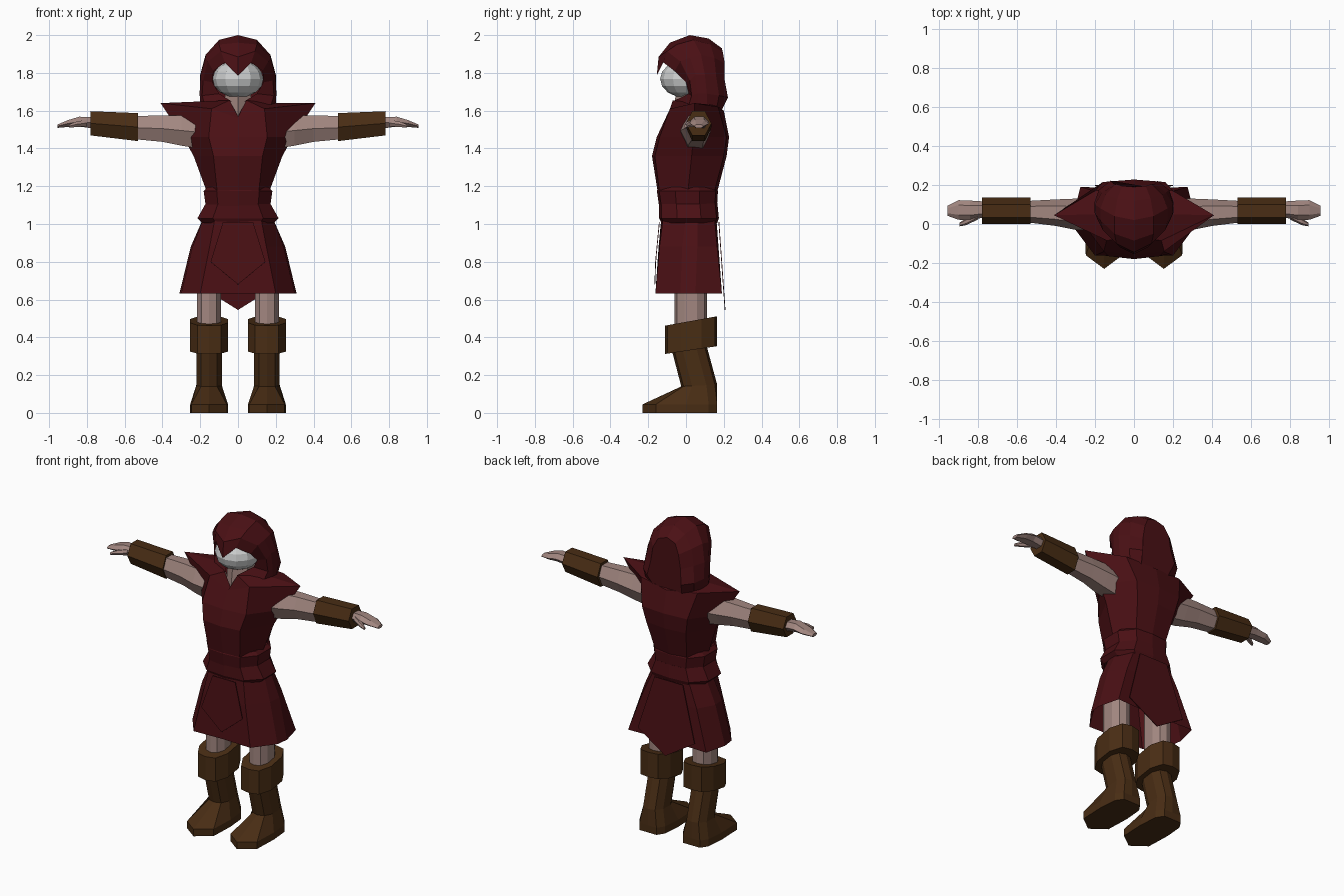
import bpy, bmesh, math


def material(name, rgb):
    m = bpy.data.materials.new(name)
    m.diffuse_color = (*rgb, 1)
    return m


RED = material("dark red cloth", (0.068, 0.005, 0.007))
BROWN = material("brown leather", (0.066, 0.026, 0.007))
SKIN = material("skin", (0.36, 0.24, 0.215))
WHITE = material("pale mask", (0.6, 0.61, 0.61))


def finish(name, bm, mat, mirror=False):
    bmesh.ops.recalc_face_normals(bm, faces=bm.faces)
    me = bpy.data.meshes.new(name)
    bm.to_mesh(me)
    bm.free()
    me.materials.append(mat)
    ob = bpy.data.objects.new(name, me)
    bpy.context.collection.objects.link(ob)
    if mirror:
        ob.modifiers.new("mirror", "MIRROR").use_mirror_merge = False
    return ob


def loft(name, rings, mat, closed=True, start=True, end=True, mirror=False):
    """Skin a list of equal-length point rings."""
    bm = bmesh.new()
    rows = [[bm.verts.new(p) for p in r] for r in rings]
    n = len(rows[0])
    for a, b in zip(rows, rows[1:]):
        for i in range(n if closed else n - 1):
            j = (i + 1) % n
            bm.faces.new((a[i], a[j], b[j], b[i]))
    if start:
        bm.faces.new(rows[0])
    if end:
        bm.faces.new(rows[-1])
    return finish(name, bm, mat, mirror)


def sym(half, cx=0.0):
    """Ring from a half outline whose first and last points lie on the axis."""
    return ([(cx + x, y, z) for x, y, z in half] +
            [(cx - x, y, z) for x, y, z in half[-2:0:-1]])


def flat(z, half):
    return [(x, y, z) for x, y in half]


def oct_half(z, w, yf, yb, slant=0.0):
    """Half outline of a ten-sided body ring; slant raises the back."""
    m, d = (yf + yb) / 2, (yb - yf) * 0.2
    pts = [(0, yf), (w * .62, yf + .012), (w, m - d), (w, m + d),
           (w * .62, yb - .012), (0, yb)]
    return [(x, y, z + slant * (y - yf)) for x, y in pts]


def hex_ring(x, cy, cz, ry, rz):
    return [(x, cy + ry * math.cos(i * math.pi / 3),
             cz + rz * math.sin(i * math.pi / 3) / .866) for i in range(6)]


# Tunic top with pointed shoulders and a V collar
loft("tunic_torso", [sym(h) for h in (
    flat(1.17, [(0, -.15), (.11, -.14), (.165, .01), (.11, .15), (0, .165)]),
    flat(1.36, [(0, -.18), (.13, -.165), (.235, .03), (.14, .20), (0, .215)]),
    flat(1.46, [(0, -.155), (.155, -.14), (.29, .04), (.16, .215), (0, .228)]),
    [(0, -.10, 1.56), (.14, -.085, 1.61), (.41, .045, 1.64),
     (.2, .17, 1.62), (0, .2, 1.60)],
    [(0, -.075, 1.57), (.045, -.07, 1.655), (.17, .05, 1.64),
     (.12, .15, 1.63), (0, .17, 1.62)])], RED, end=False)

# Two stacked sash bands at the waist
loft("upper_sash", [sym(oct_half(*a)) for a in (
    (1.195, .16, -.145, .16), (1.175, .182, -.154, .169),
    (1.09, .17, -.142, .164))], RED)
loft("lower_sash", [sym(oct_half(*a)) for a in (
    (1.11, .17, -.143, .166), (1.03, .215, -.142, .174),
    (1.005, .19, -.13, .165))], RED)

# Flared skirt, open underneath
loft("skirt", [sym(flat(z, h)) for z, h in (
    (1.04, [(0, -.13), (.12, -.12), (.18, 0), (.18, .06), (.12, .15), (0, .16)]),
    (.88, [(0, -.145), (.15, -.14), (.24, -.02), (.25, .06), (.19, .165), (0, .172)]),
    (.632, [(0, -.155), (.2, -.162), (.3, -.03), (.31, .05), (.275, .19), (0, .18)]))],
    RED, end=False)

# Hanging cloth panels, front and back
for name, pts in (
        ("front_panel", [(.08, -.143, 1.01), (.145, -.163, .80), (0, -.167, .68)]),
        ("back_panel", [(.1, .172, 1.01), (.2, .196, .67), (0, .205, .545)])):
    bm = bmesh.new()
    loop = pts + [(-x, y, z) for x, y, z in pts[1::-1]]
    bm.faces.new([bm.verts.new(p) for p in loop])
    ob = finish(name, bm, RED)
    ob.modifiers.new("cloth", "SOLIDIFY").thickness = .004

# Hood: arcs running from the face opening to the back of the head
hood = [
    [(0, -.155, 1.785), (.07, -.12, 1.855), (.13, -.06, 1.81),
     (.135, 0, 1.75), (.1, .015, 1.69), (.035, -.068, 1.65)],
    [(0, -.145, 1.885), (.09, -.1, 1.915), (.16, -.03, 1.86),
     (.185, .02, 1.76), (.19, .03, 1.68), (.17, .01, 1.615)],
    [(0, -.085, 1.96), (.1, -.05, 1.95), (.172, .02, 1.88),
     (.198, .05, 1.79), (.203, .06, 1.69), (.2, .06, 1.61)],
    [(0, .02, 2.0), (.1, .04, 1.975), (.172, .08, 1.895),
     (.2, .1, 1.79), (.203, .11, 1.69), (.195, .11, 1.605)],
    [(0, .12, 1.982), (.085, .13, 1.95), (.145, .15, 1.88),
     (.165, .16, 1.78), (.18, .175, 1.68), (.165, .16, 1.6)],
    [(0, .19, 1.93), (.06, .195, 1.91), (.09, .205, 1.85),
     (.105, .205, 1.76), (.12, .222, 1.67), (.1, .185, 1.595)]]
loft("hood", [[(-x, y, z) for x, y, z in h[:0:-1]] + h for h in hood],
     RED, closed=False, start=False)

# Masked face and neck
bm = bmesh.new()
bmesh.ops.create_uvsphere(bm, u_segments=12, v_segments=8, radius=1)
for v in bm.verts:
    v.co = (v.co.x * .135, v.co.y * .137, 1.768 + v.co.z * .1)
finish("mask", bm, WHITE)
loft("neck", [sym(flat(z, h)) for z, h in (
    (1.53, [(0, -.075), (.07, -.02), (.07, .08), (0, .1)]),
    (1.72, [(0, -.05), (.07, 0), (.06, .08), (0, .1)]))], SKIN)

# Arms, bracers and hands
for name, mat, rings in (
        ("arm", SKIN, [(.15, .05, 1.48, .08, .09), (.3, .05, 1.495, .08, .08),
                       (.4, .058, 1.505, .068, .07), (.6, .065, 1.512, .05, .058)]),
        ("bracer", BROWN, [(.53, .067, 1.513, .068, .074),
                           (.78, .067, 1.533, .068, .064)]),
        ("hand", SKIN, [(.76, .075, 1.535, .04, .03), (.84, .07, 1.542, .05, .026),
                        (.90, .072, 1.532, .05, .018), (.955, .068, 1.518, .026, .009)]),
        ("thumb", SKIN, [(.80, .045, 1.535, .022, .018), (.86, .012, 1.527, .018, .014),
                         (.895, -.003, 1.518, .009, .008)])):
    loft(name, [hex_ring(*r) for r in rings], mat, mirror=True)

# Legs, boots and folded cuffs
LX = .153
loft("leg", [sym(oct_half(z, .063, -.06, .11), LX) for z in (.42, .85)],
     SKIN, mirror=True)
loft("boot_cuff", [sym(oct_half(*a), LX) for a in (
    (.312, .1, -.11, .165, .15), (.462, .1, -.11, .165, .18))], BROWN, mirror=True)
foot = [(0, -.23), (.094, -.16), (.1, 0), (.09, .12), (.06, .165), (0, .165)]
loft("boot", [sym(h, LX) for h in (
    flat(0, foot), flat(.045, foot),
    oct_half(.14, .068, -.025, .165, .05),
    oct_half(.37, .068, -.085, .105))], BROWN, mirror=True)
